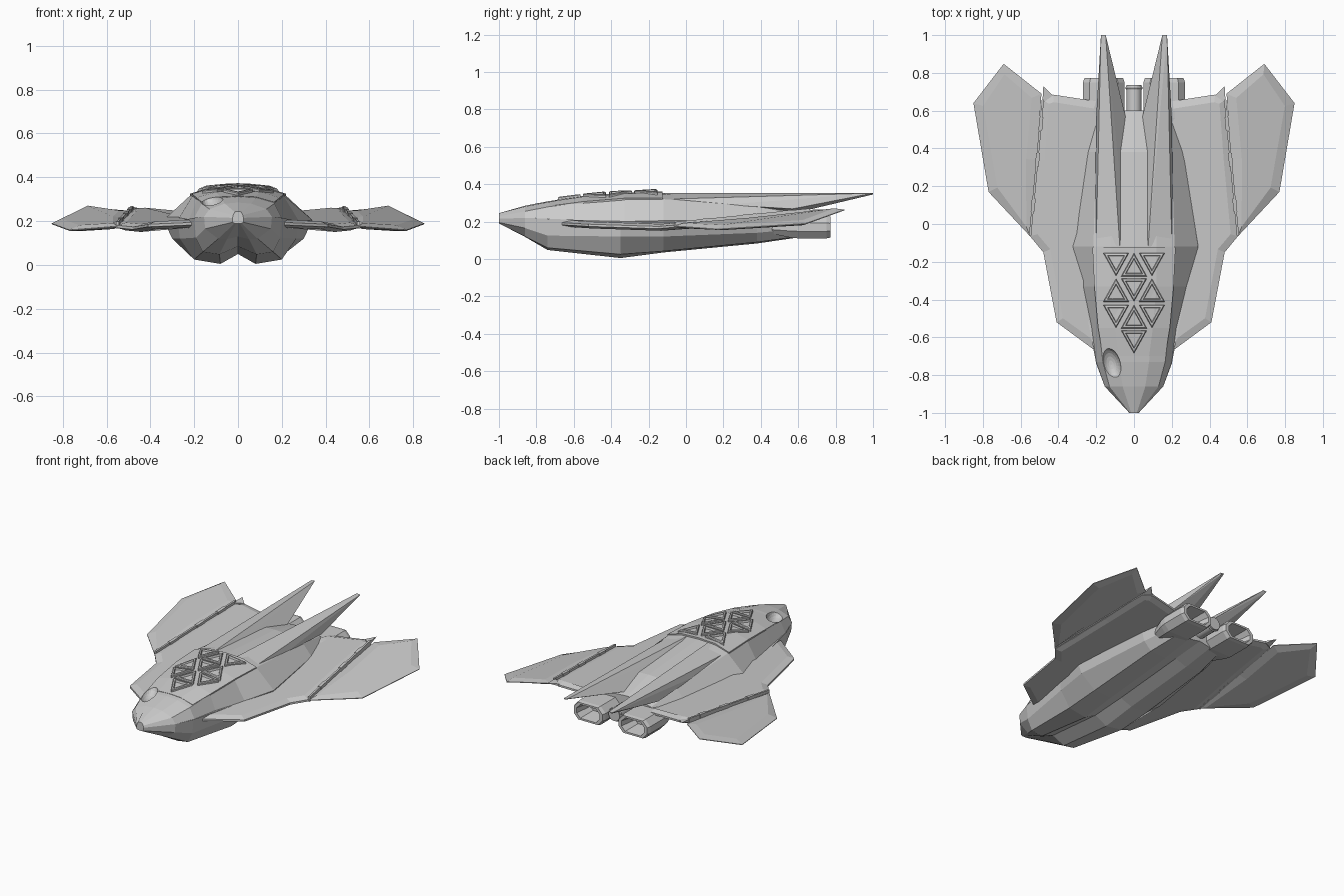
import bpy, bmesh
from mathutils import Vector
from mathutils.bvhtree import BVHTree

if "Cube" in bpy.data.objects:
    bpy.data.objects.remove(bpy.data.objects["Cube"])


def finish(name, bm, mirror=False):
    bmesh.ops.recalc_face_normals(bm, faces=bm.faces[:])
    me = bpy.data.meshes.new(name)
    bm.to_mesh(me)
    bm.free()
    ob = bpy.data.objects.new(name, me)
    bpy.context.collection.objects.link(ob)
    if mirror:
        ob.modifiers.new("mirror", 'MIRROR')
    return ob


def loft(name, rings, mirror=False):
    bm = bmesh.new()
    vs = [[bm.verts.new(p) for p in r] for r in rings]
    n = len(rings[0])
    for a, b in zip(vs, vs[1:]):
        for i in range(n):
            j = (i + 1) % n
            bm.faces.new((a[i], a[j], b[j], b[i]))
    bm.faces.new(vs[0])
    bm.faces.new(vs[-1])
    return finish(name, bm, mirror)


def sym_ring(y, half):
    # half section (x, z) completed across x = 0
    return [(x, y, z) for x, z in half] + [(-x, y, z) for x, z in reversed(half) if x > 0]


def pairs(v):
    return list(zip(v[0::2], v[1::2]))


def hull_of(name, pts, mirror=False):
    bm = bmesh.new()
    for p in pts:
        bm.verts.new(p)
    bmesh.ops.convex_hull(bm, input=bm.verts[:])
    return finish(name, bm, mirror)


# Upper hull: y, then half section from spine to waist
upper = [
    (-1.0, 0, .245, .015, .242, .022, .228, .025, .215),
    (-.86, 0, .285, .06, .28, .13, .255, .155, .22),
    (-.73, 0, .31, .08, .305, .165, .28, .2, .215),
    (-.55, 0, .33, .10, .325, .185, .302, .225, .205),
    (-.33, 0, .345, .12, .34, .205, .32, .278, .2),
    (-.12, 0, .352, .12, .347, .215, .32, .34, .205),
    (.38, 0, .315, .1, .31, .2, .28, .26, .21),
    (.6, 0, .26, .08, .255, .17, .235, .2, .2)]
hull_top = loft("upper_hull", [sym_ring(s[0], pairs(s[1:])) for s in upper])

# Lower hull with twin keels
lower = [
    (-1.0, .025, .215, .024, .195, .015, .19, .008, .19, 0, .19),
    (-.86, .155, .22, .15, .165, .09, .12, .05, .118, 0, .13),
    (-.74, .2, .215, .192, .125, .16, .06, .085, .048, 0, .085),
    (-.35, .275, .2, .265, .12, .2, .025, .08, .005, 0, .05),
    (-.12, .34, .205, .3, .12, .2, .042, .08, .035, 0, .065),
    (.38, .26, .21, .24, .14, .19, .09, .08, .083, 0, .11),
    (.6, .2, .2, .19, .16, .16, .12, .08, .115, 0, .13)]
loft("lower_hull", [sym_ring(s[0], pairs(s[1:])) for s in lower])

# Raised canopy plate
plate = [
    (-.70, 0, .315, .08, .311, .165, .287, .165, .27),
    (-.55, 0, .338, .10, .333, .19, .307, .185, .29),
    (-.33, 0, .354, .12, .349, .21, .325, .205, .3),
    (-.125, 0, .361, .12, .356, .22, .325, .215, .3)]
canopy = loft("canopy_plate", [sym_ring(s[0], pairs(s[1:])) for s in plate])

# Triangular frames draped over the canopy
bm = bmesh.new()
bm.from_mesh(canopy.data)
tree = BVHTree.FromBMesh(bm)
bm.free()


def drape(x, y, off):
    hit = tree.ray_cast(Vector((x, y, 1)), Vector((0, 0, -1)))[0]
    return (x, y, (hit.z if hit else .31) + off)


def frame(name, cx, cy, d):
    tri = [(0, .08 * d), (-.068, -.042 * d), (.068, -.042 * d)]
    cy -= .02 * d

    def level(s, off):
        return [drape(cx + x * s, cy + y * s, off) for x, y in tri]
    loops = [level(1, -.01), level(1, .01), level(.9, .014), level(.68, .014), level(.6, .002)]
    loft(name, loops)


rows = [(-.215, 1), (-.35, -1), (-.49, 1), (-.625, -1)]
for r, (y, d) in enumerate(rows):
    for c in ((-1, 0, 1) if r < 3 else (0,)):
        frame(f"window_frame_{r}_{c + 1}", c * .095, y, d if c == 0 else -d)

# Sensor recess on one side of the nose
bpy.ops.mesh.primitive_uv_sphere_add(segments=24, ring_count=12, location=(-.12, -.745, .315))
cutter = bpy.context.object
cutter.name = "recess_cutter"
cutter.scale = (.05, .09, .06)
cutter.rotation_euler = (0, 0, .25)
cutter.hide_render = True
cutter.hide_viewport = True
cut = hull_top.modifiers.new("recess", 'BOOLEAN')
cut.object = cutter
cut.operation = 'DIFFERENCE'
cut2 = canopy.modifiers.new("recess", 'BOOLEAN')
cut2.object = cutter


# Wings: slabs with bevelled borders
def wing(name, outline, t, border, rise):
    bm = bmesh.new()
    top = [bm.verts.new((x, y, z + t)) for x, y, z in outline]
    bot = [bm.verts.new((x, y, z - t)) for x, y, z in outline]
    ft = bm.faces.new(top)
    fb = bm.faces.new(bot[::-1])
    for i in range(len(top)):
        j = (i + 1) % len(top)
        bm.faces.new((top[i], bot[i], bot[j], top[j]))
    bmesh.ops.recalc_face_normals(bm, faces=bm.faces[:])
    for f in (ft, fb):
        bmesh.ops.inset_region(bm, faces=[f], thickness=border, depth=rise)
    return finish(name, bm, True)


wing("inner_wing", [
    (.14, -.70, .188), (.22, -.66, .188), (.41, -.52, .18), (.48, -.15, .168), (.55, -.065, .175),
    (.515, .34, .215), (.485, .66, .243), (.43, .685, .245), (.2, .65, .225), (.1, .6, .2)], .006, .04, .012)
wing("outer_wing", [
    (.55, -.065, .175), (.77, .17, .158), (.85, .64, .188), (.69, .848, .262),
    (.49, .69, .245), (.515, .34, .215)], .002, .055, .012)

# Wing hinge strip, rear barb and hinge blocks
hull_of("wing_seam", [(x + o, y, z + h) for x, y, z in ((.55, -.06, .178), (.482, .66, .25))
                      for o in (-.006, .006) for h in (-.012, .02)], True)
hull_of("wing_barb", [(.43, .68, .255), (.485, .64, .262), (.48, .73, .265), (.485, .64, .235), (.43, .68, .24)], True)
for i, y in enumerate((.1, .34, .53)):
    x, z = .545 - .095 * (y + .06), .178 + .1 * (y + .06)
    hull_of(f"hinge_block_{i}", [(x + a - .09 * b, y + b, z + c + .1 * b) for a in (-.006, .014)
                                 for b in (-.035, .035) for c in (-.012, .022)], True)

# Long dorsal fins with a sharp ridge
hull_of("dorsal_fin", [
    (.075, -.12, .353), (.15, 1, .354), (.175, 1, .352), (.168, 1, .345),
    (.2, .57, .268), (.205, .2, .29), (.2, -.1, .32), (.045, .57, .265), (.06, .1, .32),
    (.12, .6, .25)], True)


# Twin engines: chamfered shells with deep nozzles
def engine_ring(y, s):
    prof = [(.11, .022), (.075, .06), (-.075, .06), (-.11, .022),
            (-.11, -.022), (-.075, -.06), (.075, -.06), (.11, -.022)]
    return [(.16 + x * s, y, .17 + z * s) for x, z in prof]


loft("engine", [engine_ring(*a) for a in
                ((.46, .6), (.56, .93), (.6, 1), (.75, 1), (.772, .93), (.772, .74), (.66, .55))], True)

# Centre exhaust and the block holding the engines
bpy.ops.mesh.primitive_cylinder_add(vertices=16, radius=.04, depth=.22,
                                    location=(0, .625, .19), rotation=(1.5708, 0, 0))
bpy.context.object.name = "centre_exhaust"
bpy.ops.object.shade_smooth_by_angle()
bpy.ops.mesh.primitive_torus_add(major_radius=.038, minor_radius=.008, major_segments=16, minor_segments=6,
                                 location=(0, .72, .19), rotation=(1.5708, 0, 0))
bpy.context.object.name = "exhaust_rim"
